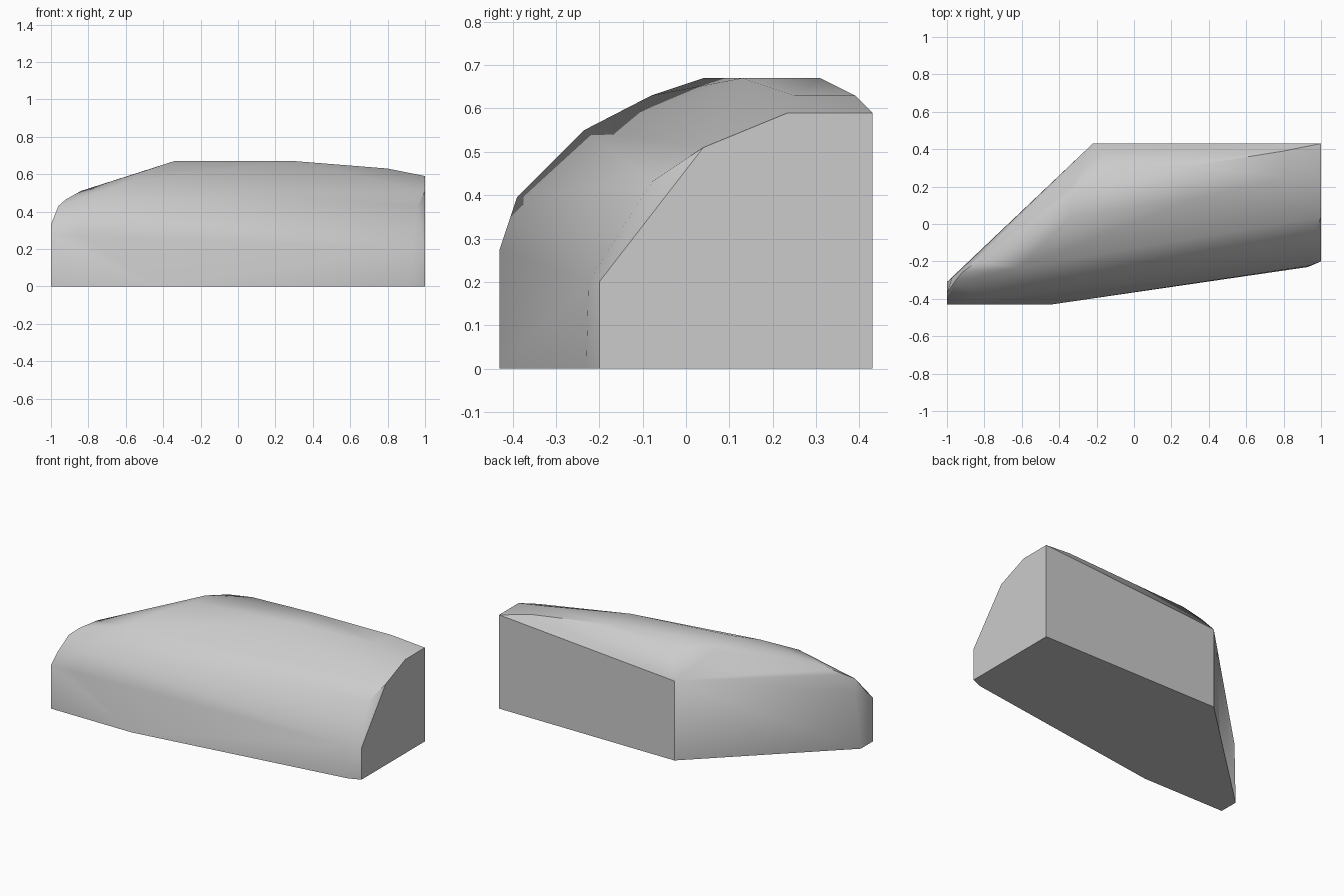
import bpy
import bmesh
import math

default_cube = bpy.data.objects.get("Cube")
if default_cube:
    bpy.data.objects.remove(default_cube, do_unlink=True)


def make_material(name, color):
    material = bpy.data.materials.new(name)
    material.use_nodes = True
    material.diffuse_color = color
    shader = next(n for n in material.node_tree.nodes if n.type == "BSDF_PRINCIPLED")
    shader.inputs["Base Color"].default_value = color
    shader.inputs["Roughness"].default_value = 0.8
    return material


def hull_object(name, points, material):
    """Wrap a closed convex skin around the guide points."""
    bm = bmesh.new()
    for point in points:
        bm.verts.new(point)
    hull = bmesh.ops.convex_hull(bm, input=bm.verts)
    unused = {g for g in hull["geom_interior"] + hull["geom_unused"]
              if isinstance(g, bmesh.types.BMVert)}
    bmesh.ops.delete(bm, geom=list(unused), context="VERTS")
    # Merge the triangles of flat walls, base and end caps
    bmesh.ops.dissolve_limit(bm, angle_limit=math.radians(1),
                             verts=bm.verts, edges=bm.edges)
    bmesh.ops.recalc_face_normals(bm, faces=bm.faces)
    mesh = bpy.data.meshes.new(name)
    bm.to_mesh(mesh)
    bm.free()
    mesh.materials.append(material)
    obj = bpy.data.objects.new(name, mesh)
    bpy.context.collection.objects.link(obj)
    return obj


# Flat base outline
footprint = [(-1, -.43), (-.44, -.43), (.93, -.23), (1, -.2),
             (1, .43), (-.22, .43), (-1, -.31)]
base = [(x, y, 0) for x, y in footprint]

# Wide end: one flat cap with a bevelled front shoulder
cap_profile = [(-.2, .2), (.04, .51), (.235, .59), (.43, .59)]
wide_end = [(1, y, z) for y, z in cap_profile]
wide_end += [(.93, -.225, .2), (.96, -.08, .43)]

# Rounded front, rising from the wall to the roof
front_slope = [(-.85, -.43, .275), (-.8, -.39, .395),
               (-.62, -.235, .55), (-.46, -.08, .63)]

# Level roof patch and the fall towards the wide end
roof = [(x, y, .67) for x, y in [(-.34, .04), (-.33, .15), (.3, .13), (.3, .31)]]
roof += [(.8, y, .63) for y in (.25, .39)]

# Rear shoulder above the back and diagonal walls
rear_shoulder = [(-.22, .43, .5), (-.11, .3, .66), (-.26, .28, .645), (-.34, .2, .645)]

# Blunt narrow tip
narrow_tip = [(-1, -.43, .275), (-1, -.37, .33), (-.975, -.29, .36),
              (-.96, -.31, .43), (-.92, -.26, .465), (-.84, -.2, .51)]

stone = make_material("stone grey", (.6, .6, .6, 1))
block = hull_object("stone_block",
                    base + wide_end + front_slope + roof + rear_shoulder + narrow_tip,
                    stone)

# Soft rounded top with crisp edges around the caps
bpy.ops.object.select_all(action="DESELECT")
block.select_set(True)
bpy.context.view_layer.objects.active = block
bpy.ops.object.shade_smooth_by_angle(angle=math.radians(35))
